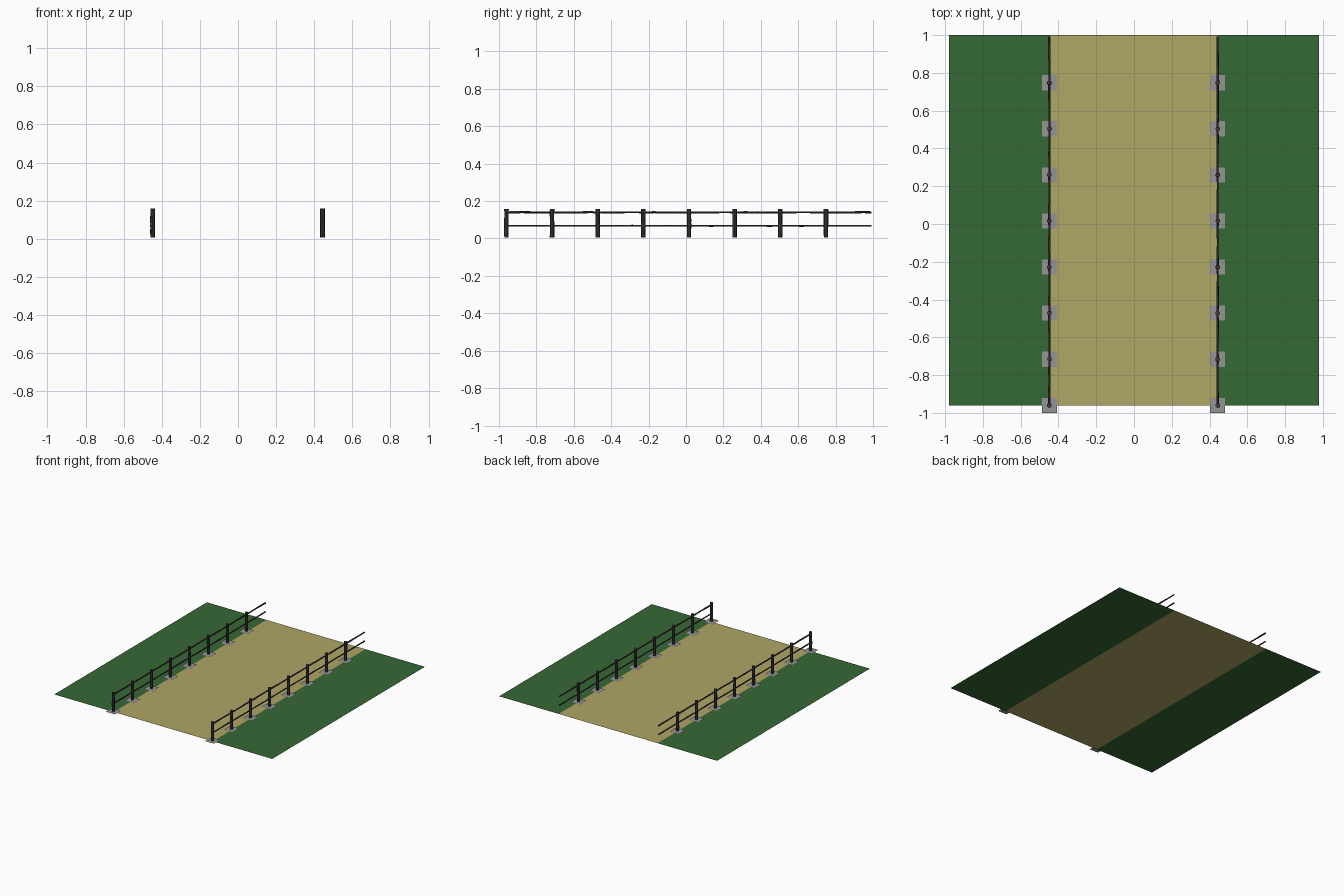
import bpy, bmesh, math, random
from mathutils import Vector

if "Cube" in bpy.data.objects:
    bpy.data.objects.remove(bpy.data.objects["Cube"])

random.seed(4)


def material(name, rgb):
    m = bpy.data.materials.new(name)
    m.diffuse_color = (*rgb, 1)
    m.use_nodes = True
    m.node_tree.nodes["Principled BSDF"].inputs["Base Color"].default_value = m.diffuse_color
    return m


GRASS = material("grass green", (0.036, 0.138, 0.034))
SAND = material("sandy path", (0.43, 0.385, 0.13))
STONE = material("grey stone", (0.30, 0.30, 0.30))
WOOD = material("dark wood", (0.052, 0.045, 0.047))


def finish(name, bm, mat):
    me = bpy.data.meshes.new(name)
    bm.to_mesh(me)
    bm.free()
    me.materials.append(mat)
    ob = bpy.data.objects.new(name, me)
    bpy.context.collection.objects.link(ob)
    return ob


def sheet(name, x0, x1, y0, y1, z, mat):
    bm = bmesh.new()
    bm.faces.new([bm.verts.new(p) for p in
                  ((x0, y0, z), (x1, y0, z), (x1, y1, z), (x0, y1, z))])
    return finish(name, bm, mat)


def rough_pole(name, start, end, radius, sides, steps, wobble):
    """Low-poly timber: rings along a line with small random shifts."""
    bm = bmesh.new()
    a, b = Vector(start), Vector(end)
    rot = (b - a).to_track_quat('Z', 'Y')
    rings = []
    for i in range(steps + 1):
        r = radius * random.uniform(1 - wobble, 1 + wobble)
        off = Vector((random.uniform(-1, 1), random.uniform(-1, 1), 0)) * radius * wobble
        if i in (0, steps):
            off *= 0
        c = a.lerp(b, i / steps)
        rings.append([bm.verts.new(c + rot @ (off + Vector((
            r * math.cos(2 * math.pi * k / sides),
            r * math.sin(2 * math.pi * k / sides), 0)))) for k in range(sides)])
    for lo, hi in zip(rings, rings[1:]):
        for k in range(sides):
            n = (k + 1) % sides
            bm.faces.new((lo[k], lo[n], hi[n], hi[k]))
    bm.faces.new(rings[0][::-1])
    bm.faces.new(rings[-1])
    return finish(name, bm, WOOD)


# Flat ground: path between two grass strips
FRONT, BACK, EDGE, HALF = -0.96, 1.0, 0.98, 0.445
sheet("path", -HALF, HALF, FRONT, BACK, 0, SAND)
sheet("grass_left", -EDGE, -HALF, FRONT, BACK, 0, GRASS)
sheet("grass_right", HALF, EDGE, FRONT, BACK, 0, GRASS)

# Fences: footing sheet, post and two rails per bay
PITCH = 0.244
for side, x in (("left", -0.448), ("right", 0.443)):
    for i in range(8):
        y = FRONT + PITCH * i
        tag = f"{side}_{i + 1}"
        sheet("footing_" + tag, x - 0.04, x + 0.04, y - 0.04, y + 0.04, 0.006, STONE)
        rough_pole("post_" + tag, (x, y, 0.006), (x, y, 0.158), 0.0115, 8, 5, 0.1)
        for level, z, r in (("upper", 0.14, 0.0058), ("lower", 0.068, 0.005)):
            rough_pole(f"{level}_rail_{tag}", (x, y, z), (x, y + PITCH, z), r, 6, 4, 0.15)
